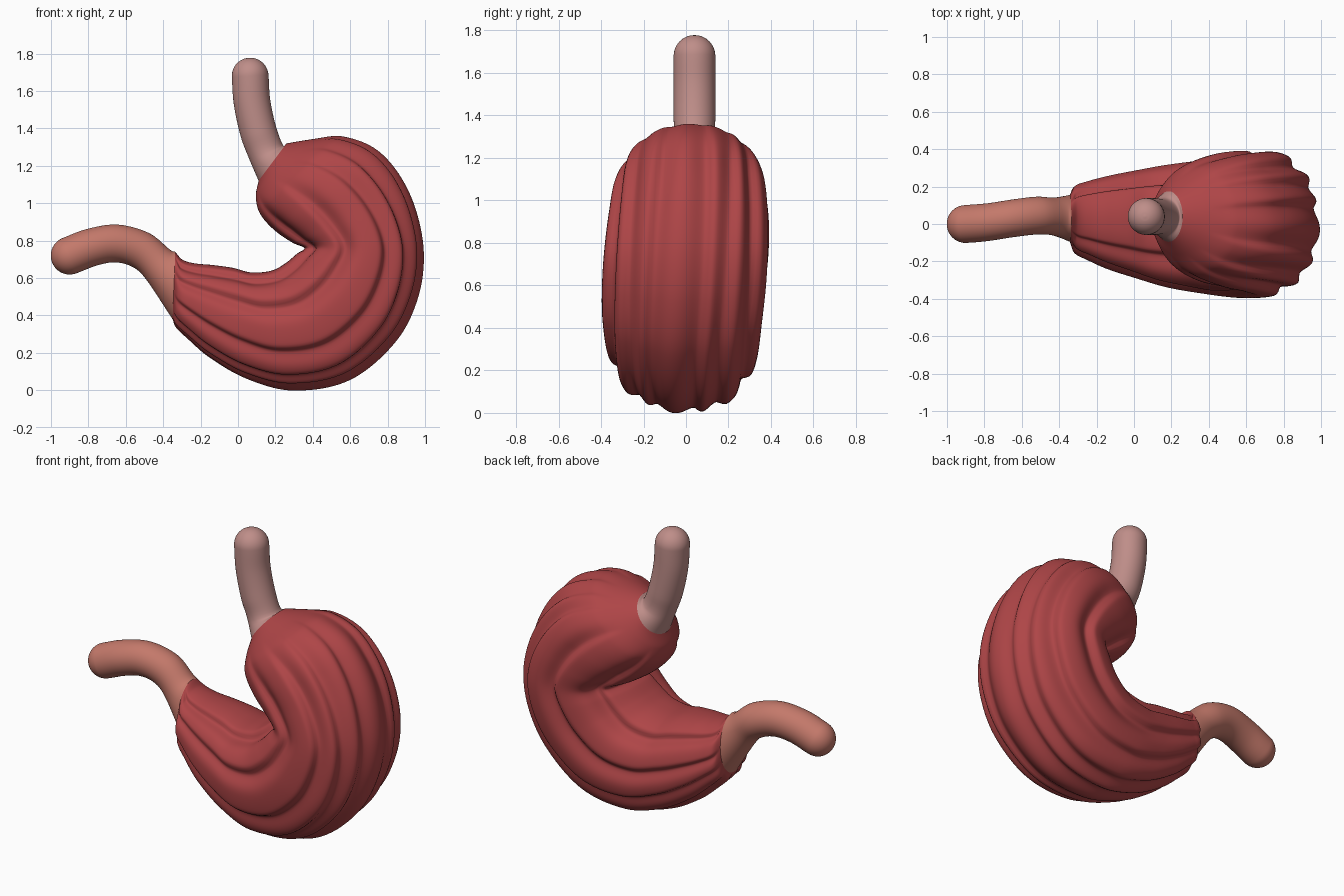
import bpy
import bmesh
import math
from mathutils import Vector

if "Cube" in bpy.data.objects:
    bpy.data.objects.remove(bpy.data.objects["Cube"], do_unlink=True)

SIDES = 180


def material(name, rgb):
    m = bpy.data.materials.new(name)
    m.use_nodes = True
    color = (*rgb, 1.0)
    m.diffuse_color = color
    bsdf = m.node_tree.nodes["Principled BSDF"]
    bsdf.inputs["Base Color"].default_value = color
    bsdf.inputs["Roughness"].default_value = 0.6
    return m


def station(ix, iz, ox, oz, width, yc=0.0):
    """Cross-section: inner edge, outer edge, half width in y, centre in y."""
    return Vector((ix, iz, ox, oz, width, yc))


def middle(s):
    return Vector(((s[0] + s[2]) / 2, (s[1] + s[3]) / 2))


def refine(stations, steps):
    """Smooth interpolation spaced by the distance between section centres."""
    t = [0.0]
    for a, b in zip(stations, stations[1:]):
        t.append(t[-1] + max((middle(b) - middle(a)).length, 0.001))
    last = len(stations) - 1

    def slope(i):
        lo, hi = max(i - 1, 0), min(i + 1, last)
        return (stations[hi] - stations[lo]) / (t[hi] - t[lo])

    out = []
    for i in range(last):
        h = t[i + 1] - t[i]
        a, b, ma, mb = stations[i], stations[i + 1], slope(i) * h, slope(i + 1) * h
        for k in range(steps):
            u = k / steps
            v = 1 - u
            out.append(a * (1 + 2 * u) * v * v + ma * u * v * v
                       + b * u * u * (3 - 2 * u) - mb * u * u * v)
    return out + [stations[-1]]


def fold_depth(phi, s):
    """Groove depth at an angle (degrees) and a position along the organ."""
    fade = min(1, max(0, (s - 0.08) / 0.16)) * min(1, (1 - s) / 0.06)
    total = 0.0
    for i, groove in enumerate(GROOVES):
        center = groove + 4 * math.sin(5 * s + 1.7 * i)
        d = (phi - center + 180) % 360 - 180
        # one steep and one gentle flank make the folds overlap
        spread = 4 if d * groove > 0 else 11
        total += math.exp(-(d / spread) ** 2)
    return 0.1 * fade * min(total, 1.2)


def sweep(name, stations, mat, steps=8, power=2.0, folds=False, cap=False):
    rings = refine(stations, steps)
    bm = bmesh.new()
    loops = []
    for j, st in enumerate(rings):
        s = j / (len(rings) - 1)
        mid = middle(st)
        axis = Vector((st[2], st[3])) - mid
        # blend from round ends to a fuller body section
        p = 2 + (power - 2) * math.sin(math.pi * s)
        loop = []
        for k in range(SIDES):
            a = math.tau * k / SIDES
            c, sn = math.cos(a), math.sin(a)
            r = (abs(c) ** p + abs(sn) ** p) ** (-1 / p)
            if folds:
                r *= 1 - fold_depth(math.degrees(a), s)
            pos = mid + axis * (r * c)
            loop.append(bm.verts.new((pos.x, st[5] + st[4] * r * sn, pos.y)))
        loops.append(loop)
    for a, b in zip(loops, loops[1:]):
        for k in range(SIDES):
            n = (k + 1) % SIDES
            bm.faces.new((a[k], a[n], b[n], b[k]))
    if cap:
        bm.faces.new(loops[0])
    bmesh.ops.recalc_face_normals(bm, faces=bm.faces)
    # an open sweep has no clear inside, so orient it away from its axis
    bm.faces.ensure_lookup_table()
    row = len(loops) // 2 if cap else 0
    probe = bm.faces[SIDES * row]
    center = sum((v.co for v in loops[row]), Vector()) / SIDES
    if probe.normal.dot(probe.calc_center_median() - center) < 0:
        bmesh.ops.reverse_faces(bm, faces=bm.faces)
    mesh = bpy.data.meshes.new(name)
    bm.to_mesh(mesh)
    bm.free()
    mesh.polygons.foreach_set("use_smooth", [True] * len(mesh.polygons))
    mesh.materials.append(mat)
    obj = bpy.data.objects.new(name, mesh)
    bpy.context.collection.objects.link(obj)


def tube(path, radius, side):
    """Stations of a round tube with a domed tip at the first path point."""
    pts = [Vector(p) for p in path]
    out = []

    def add(c, t, r, y):
        n = Vector((-t.y, t.x)) * side * r
        out.append(station(c.x - n.x, c.y - n.y, c.x + n.x, c.y + n.y, r, y))

    for i, p in enumerate(pts):
        t = (pts[min(i + 1, len(pts) - 1)] - pts[max(i - 1, 0)]).xz.normalized()
        if i == 0:
            for deg in (88, 75, 60, 45, 30, 15):
                a = math.radians(deg)
                add(p.xz - t * radius * math.sin(a), t, radius * math.cos(a), p.y)
        add(p.xz, t, radius, p.y)
    return out


# Colours
red = material("stomach red", (0.425, 0.06, 0.063))
pale = material("pale pink", (0.52, 0.27, 0.25))
salmon = material("salmon pink", (0.55, 0.19, 0.145))

# Stomach body, from the upper opening round to the lower opening
GROOVES = (9, 33, 58, 92, 138, -21, -44, -72, -112, -150)
body = [
    station(0.11, 1.12, 0.26, 1.32, 0.135, 0.04),
    station(0.095, 1.04, 0.38, 1.34, 0.20, 0.035),
    station(0.115, 0.95, 0.56, 1.36, 0.295, 0.025),
    station(0.19, 0.86, 0.765, 1.275, 0.355, 0.02),
    station(0.29, 0.79, 0.92, 1.06, 0.38, 0.015),
    station(0.355, 0.76, 0.995, 0.78, 0.39, 0.005),
    station(0.315, 0.73, 0.975, 0.52, 0.39, -0.005),
    station(0.255, 0.68, 0.855, 0.265, 0.38, -0.015),
    station(0.18, 0.64, 0.605, 0.05, 0.36, -0.015),
    station(0.07, 0.63, 0.30, -0.01, 0.33, -0.01),
    station(-0.03, 0.655, 0.05, 0.05, 0.29),
    station(-0.14, 0.67, -0.15, 0.165, 0.25, 0.01),
    station(-0.24, 0.68, -0.27, 0.27, 0.21, 0.02),
    station(-0.30, 0.70, -0.335, 0.335, 0.18, 0.025),
    station(-0.335, 0.74, -0.35, 0.38, 0.125, 0.03),
]
sweep("stomach_body", body, red, steps=10, power=2.3, folds=True)

# Upper tube, flaring into the body
upper = tube([(0.065, 0.04, 1.68), (0.075, 0.04, 1.54),
              (0.11, 0.04, 1.38), (0.15, 0.04, 1.275)], 0.098, 1)
sweep("upper_tube", upper + [body[0]], pale, steps=5, cap=True)

# Lower tube, curving out to the side
lower = tube([(-0.9, 0.0, 0.72), (-0.78, 0.01, 0.765), (-0.65, 0.03, 0.785),
              (-0.52, 0.045, 0.75), (-0.43, 0.04, 0.675)], 0.101, -1)
sweep("lower_tube", lower + [body[-1]], salmon, steps=5, cap=True)
